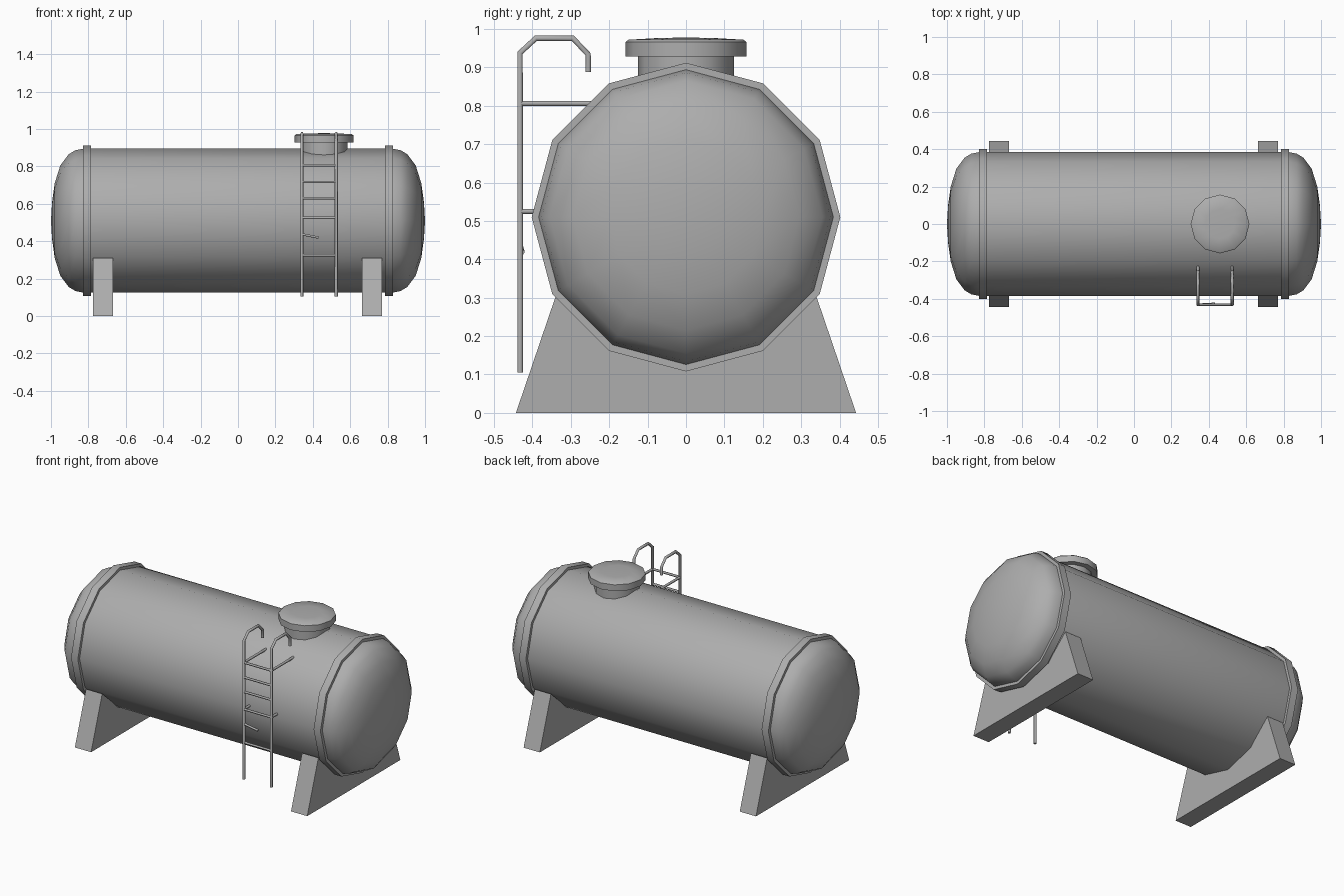
import bpy, bmesh
from math import sin, cos, pi, radians

if "Cube" in bpy.data.objects:
    bpy.data.objects.remove(bpy.data.objects["Cube"])

SIDES = 12
AXIS_Z = 0.51
TANK_R = 0.385

# Dark grey painted steel, shared by every part
STEEL = bpy.data.materials.new("dark_grey")
STEEL.diffuse_color = (0.42, 0.42, 0.42, 1)
STEEL.use_nodes = True
STEEL.node_tree.nodes["Principled BSDF"].inputs["Base Color"].default_value = STEEL.diffuse_color


def finish(name, bm, smooth=True):
    bmesh.ops.recalc_face_normals(bm, faces=bm.faces)
    me = bpy.data.meshes.new(name)
    bm.to_mesh(me)
    bm.free()
    me.materials.append(STEEL)
    ob = bpy.data.objects.new(name, me)
    bpy.context.collection.objects.link(ob)
    if smooth:
        bpy.ops.object.select_all(action='DESELECT')
        ob.select_set(True)
        bpy.context.view_layer.objects.active = ob
        bpy.ops.object.shade_smooth_by_angle(angle=radians(40))
    return ob


def lathe(name, profile, place):
    """Revolve (along, radius) pairs; place(along, u, v) gives the 3D point."""
    bm = bmesh.new()
    rings = []
    for a, r in profile:
        n = SIDES if r > 0 else 1
        rings.append([bm.verts.new(place(a, r * cos(2 * pi * i / SIDES), r * sin(2 * pi * i / SIDES)))
                      for i in range(n)])
    for p, q in zip(rings, rings[1:]):
        for i in range(SIDES):
            j = (i + 1) % SIDES
            quad = [p[i % len(p)], p[j % len(p)], q[j % len(q)], q[i % len(q)]]
            bm.faces.new(list(dict.fromkeys(quad)))
    return finish(name, bm)


def along_x(a, u, v):
    return (a, u, AXIS_Z + v)


def hatch_axis(a, u, v):
    return (0.46 + u, v, a)


def tube(name, points, radius):
    cu = bpy.data.curves.new(name, 'CURVE')
    cu.dimensions = '3D'
    cu.bevel_depth = radius
    cu.bevel_resolution = 1
    cu.use_fill_caps = True
    cu.materials.append(STEEL)
    sp = cu.splines.new('POLY')
    sp.points.add(len(points) - 1)
    for pt, co in zip(sp.points, points):
        pt.co = (*co, 1)
    ob = bpy.data.objects.new(name, cu)
    bpy.context.collection.objects.link(ob)
    bpy.ops.object.select_all(action='DESELECT')
    ob.select_set(True)
    bpy.context.view_layer.objects.active = ob
    bpy.ops.object.convert(target='MESH')


# Tank shell with domed ends
dome = [(1.0, 0), (0.994, 0.10), (0.98, 0.20), (0.95, 0.295), (0.905, 0.355), (0.87, 0.376), (0.825, TANK_R)]
lathe("tank", dome + [(-x, r) for x, r in reversed(dome)], along_x)

# End flanges
for side, s in (("left", -1), ("right", 1)):
    lathe(f"flange_{side}", [(s * x, r) for x, r in
          ((0.785, 0.37), (0.785, 0.402), (0.83, 0.402), (0.83, 0.37))], along_x)

# Saddle supports following the tank underside
for side, x in (("left", -0.776), ("right", 0.663)):
    outline = [(-0.443, 0), (0.443, 0), (0.337, 0.311)]
    outline += [(0.382 * cos(radians(a)), AXIS_Z + 0.382 * sin(radians(a)))
                for a in (-60, -90, -120)]
    outline.append((-0.337, 0.311))
    bm = bmesh.new()
    face = bm.faces.new([bm.verts.new((x, y, z)) for y, z in outline])
    ext = bmesh.ops.extrude_face_region(bm, geom=[face])
    bmesh.ops.translate(bm, vec=(0.108, 0, 0),
                        verts=[v for v in ext["geom"] if isinstance(v, bmesh.types.BMVert)])
    finish(f"saddle_{side}", bm, smooth=False)

# Hatch neck and lid
lathe("hatch_neck", [(0.84, 0), (0.84, 0.125), (0.935, 0.125), (0.935, 0)], hatch_axis)
lathe("hatch_lid", [(0.928, 0), (0.928, 0.157), (0.966, 0.157), (0.972, 0.15),
                    (0.976, 0.08), (0.978, 0)], hatch_axis)

# Ladder rails with hooked tops, and brackets to the tank
RAIL_X = (0.342, 0.525)
RAIL_Y = -0.432
for side, x in zip(("left", "right"), RAIL_X):
    path = [(RAIL_Y, 0.105), (RAIL_Y, 0.938), (-0.391, 0.976), (-0.295, 0.976),
            (-0.255, 0.934), (-0.255, 0.888)]
    tube(f"ladder_rail_{side}", [(x, y, z) for y, z in path], 0.0085)
    for level, z, end in (("upper", 0.806, -0.22), ("lower", 0.525, -0.37)):
        tube(f"bracket_{level}_{side}", [(x, RAIL_Y, z), (x, end, z)], 0.0075)

# Rungs, one of them broken
for i, z in enumerate((0.325, 0.525, 0.63, 0.717, 0.806)):
    tube(f"rung_{i}", [(RAIL_X[0], RAIL_Y, z), (RAIL_X[1], RAIL_Y, z)], 0.007)
tube("broken_rung", [(RAIL_X[0], RAIL_Y, 0.437), (0.432, -0.427, 0.419)], 0.007)
